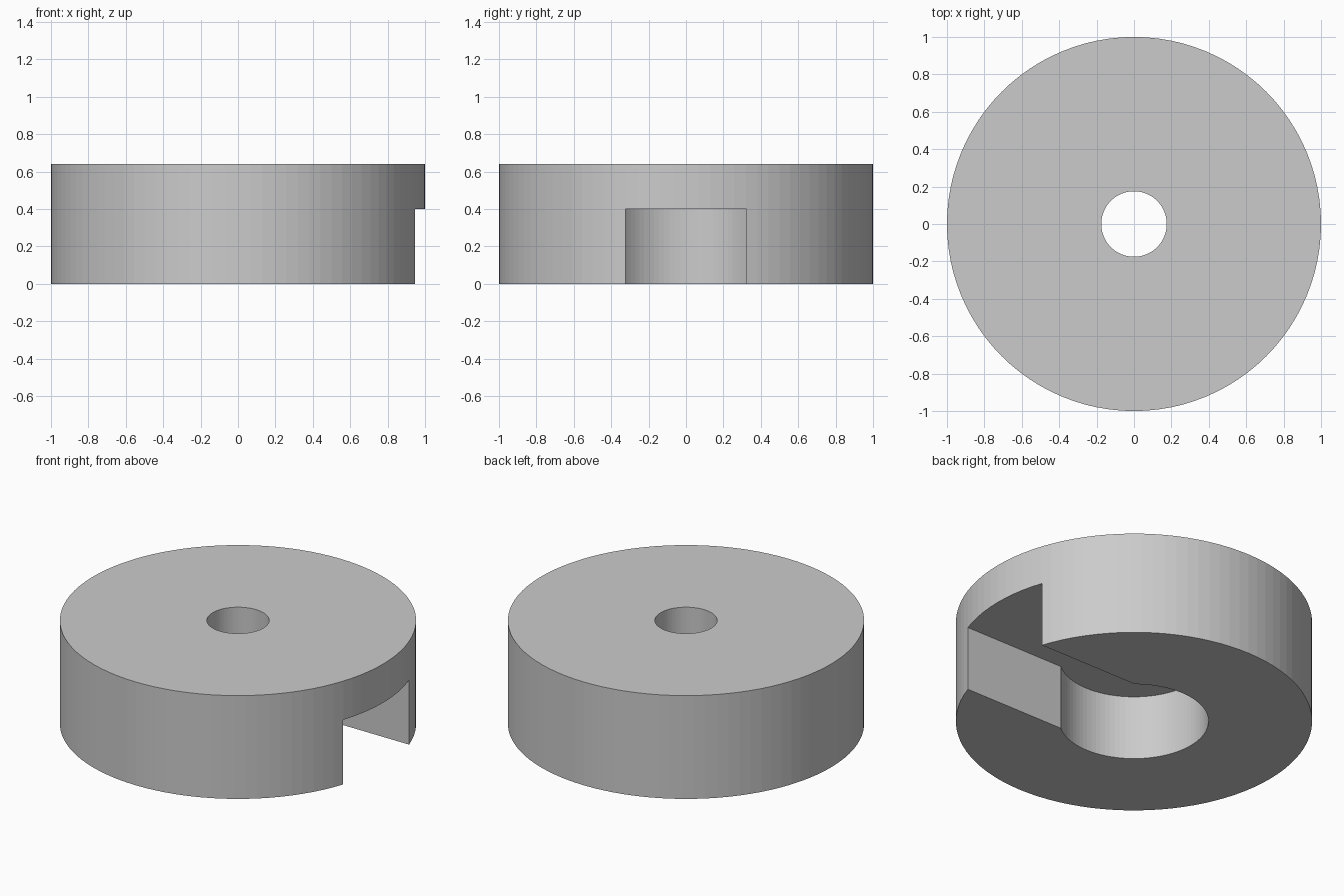
import bpy, bmesh, math

cube = bpy.data.objects.get("Cube")
if cube:
    bpy.data.objects.remove(cube, do_unlink=True)

RADIUS, HEIGHT = 1.0, 0.64
HOLE_RADIUS = 0.175
BORE_RADIUS, RECESS_HEIGHT = 0.418, 0.4
SLOT_HALF = 0.323
OVERSHOOT = 0.2

grey = bpy.data.materials.new("light grey")
grey.use_nodes = True
grey.diffuse_color = (0.6, 0.6, 0.6, 1)
grey.node_tree.nodes["Principled BSDF"].inputs["Base Color"].default_value = (0.6, 0.6, 0.6, 1)


def arc(radius, start, end, steps):
    """Points along an arc, without the end point."""
    angles = [start + (end - start) * i / steps for i in range(steps)]
    return [(radius * math.cos(a), radius * math.sin(a)) for a in angles]


def prism(name, outline, z0, z1):
    """Extrude a flat outline from z0 up to z1."""
    bm = bmesh.new()
    base = bm.faces.new([bm.verts.new((x, y, z0)) for x, y in outline])
    top = bmesh.ops.extrude_face_region(bm, geom=[base])["geom"]
    verts = [v for v in top if isinstance(v, bmesh.types.BMVert)]
    bmesh.ops.translate(bm, verts=verts, vec=(0, 0, z1 - z0))
    bmesh.ops.recalc_face_normals(bm, faces=bm.faces)
    mesh = bpy.data.meshes.new(name)
    bm.to_mesh(mesh)
    bm.free()
    mesh.materials.append(grey)
    obj = bpy.data.objects.new(name, mesh)
    bpy.context.collection.objects.link(obj)
    return obj


# Solid disc
disc = prism("slotted_disc", arc(RADIUS, 0, math.tau, 96), 0, HEIGHT)

# Narrow hole through the whole disc
hole = prism("hole_cutter", arc(HOLE_RADIUS, 0, math.tau, 64), -OVERSHOOT, HEIGHT + OVERSHOOT)

# Keyhole recess in the underside: wide bore joined to a slot open at the +x rim
corner = math.asin(SLOT_HALF / BORE_RADIUS)
keyhole = arc(BORE_RADIUS, corner, math.tau - corner, 64)
keyhole += [(BORE_RADIUS * math.cos(corner), -SLOT_HALF),
            (RADIUS + OVERSHOOT, -SLOT_HALF), (RADIUS + OVERSHOOT, SLOT_HALF)]
recess = prism("recess_cutter", keyhole, -OVERSHOOT, RECESS_HEIGHT)

# Cut, then bake the result and drop the cutters
for cutter in (recess, hole):
    cutter.hide_render = True
    mod = disc.modifiers.new(cutter.name, "BOOLEAN")
    mod.operation = "DIFFERENCE"
    mod.solver = "EXACT"
    mod.object = cutter

bpy.context.view_layer.update()
graph = bpy.context.evaluated_depsgraph_get()
baked = bpy.data.meshes.new_from_object(disc.evaluated_get(graph))
disc.modifiers.clear()
disc.data = baked
for cutter in (recess, hole):
    bpy.data.objects.remove(cutter, do_unlink=True)
